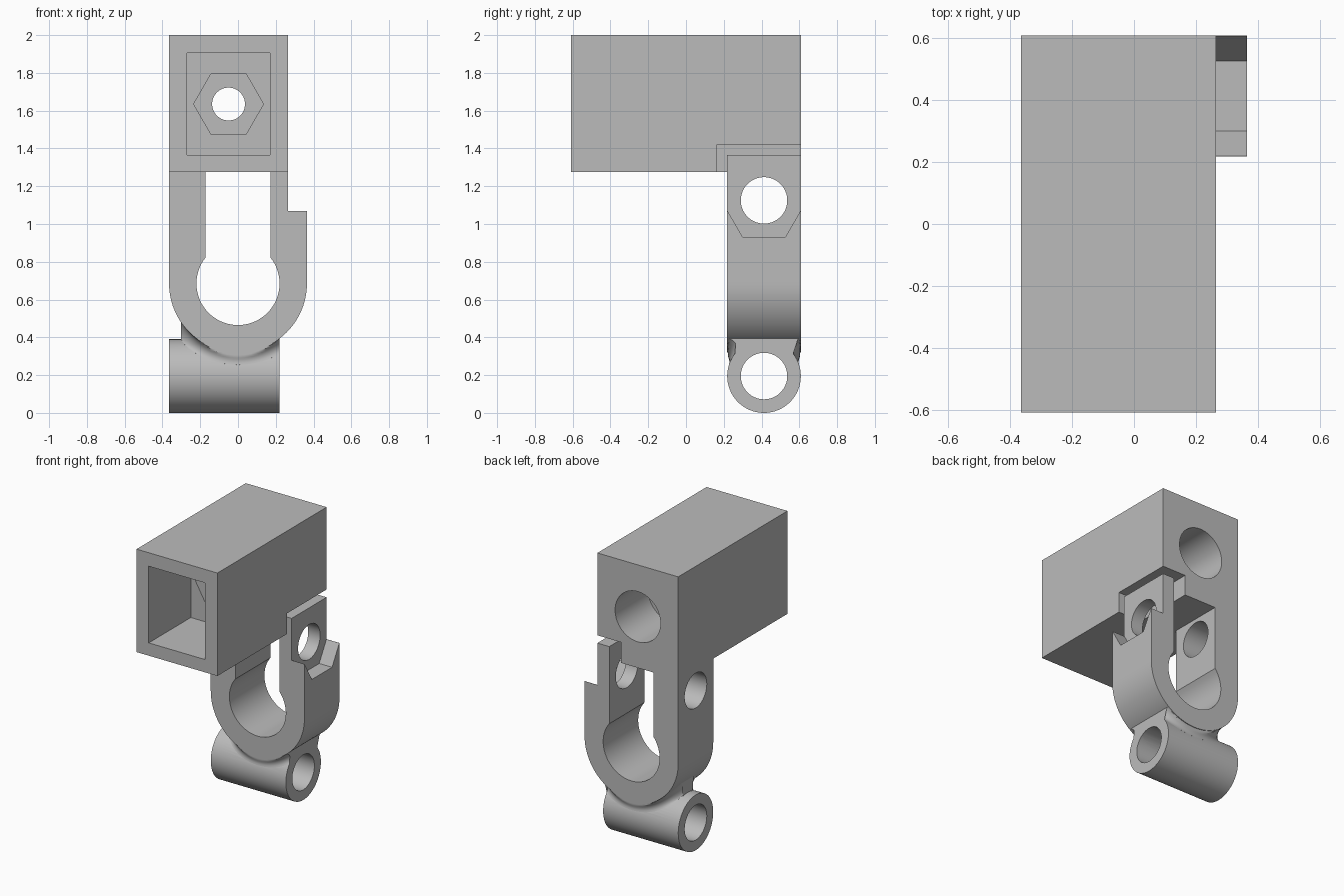
import bpy, bmesh
from math import sin, cos, pi, sqrt, atan2, radians

if "Cube" in bpy.data.objects:
    bpy.data.objects.remove(bpy.data.objects["Cube"], do_unlink=True)

grey = bpy.data.materials.new("plain_grey")
grey.use_nodes = True
GREY = (0.5, 0.5, 0.5, 1)
grey.diffuse_color = GREY
grey.node_tree.nodes["Principled BSDF"].inputs["Base Color"].default_value = GREY


def loft(name, sections):
    """Closed solid through matching rings of points."""
    bm = bmesh.new()
    rings = [[bm.verts.new(p) for p in s] for s in sections]
    n = len(rings[0])
    for a, b in zip(rings, rings[1:]):
        for i in range(n):
            j = (i + 1) % n
            bm.faces.new((a[i], a[j], b[j], b[i]))
    bm.faces.new(rings[0])
    bm.faces.new(rings[-1])
    if len(rings) > 2:
        bmesh.ops.triangulate(bm, faces=bm.faces[:])
    bmesh.ops.recalc_face_normals(bm, faces=bm.faces[:])
    me = bpy.data.meshes.new(name)
    bm.to_mesh(me)
    bm.free()
    me.materials.append(grey)
    ob = bpy.data.objects.new(name, me)
    bpy.context.collection.objects.link(ob)
    return ob


def prism(name, pts, axis, lo, hi):
    """Extrude a (y, z) outline along x or an (x, z) outline along y."""
    if axis == "x":
        return loft(name, [[(d, u, v) for u, v in pts] for d in (lo, hi)])
    return loft(name, [[(u, d, v) for u, v in pts] for d in (lo, hi)])


def arc(u, v, r, a0, a1, n):
    return [(u + r * cos(a0 + (a1 - a0) * i / n), v + r * sin(a0 + (a1 - a0) * i / n))
            for i in range(n + 1)]


def circle(u, v, r, n=64):
    return arc(u, v, r, 0, 2 * pi, n)[:-1]


def rect(u0, u1, v0, v1):
    return [(u0, v0), (u1, v0), (u1, v1), (u0, v1)]


def combine(target, other, operation):
    """Apply a boolean and discard the helper."""
    other.hide_render = True
    mod = target.modifiers.new("boolean", "BOOLEAN")
    mod.operation = operation
    mod.solver = "EXACT"
    mod.object = other
    bpy.context.view_layer.objects.active = target
    bpy.ops.object.modifier_apply(modifier=mod.name)
    bpy.data.objects.remove(other, do_unlink=True)


HALF = 0.608                  # half depth of the housing
FRONT = 0.218                 # front face of the clamp
CY = (HALF + FRONT) / 2       # middle of the clamp
W, RING_Z = 0.365, 0.685      # clamp half width and ring centre
TUBE_R, FILLET = 0.195, 0.05
BOLT_R, BOLT_Z = 0.123, 1.125
BORE = (-0.05, 1.635)

# Housing with front pocket, nut recess, screw hole, rear bore and latch notch
body = prism("bracket_body", rect(-W, 0.265, 1.275, 2), "y", -HALF, HALF)
for cutter in (
    prism("pocket", rect(-0.27, 0.17, 1.365, 1.905), "y", -0.7, -0.14),
    prism("nut_recess", circle(*BORE, 0.185, 6), "y", -0.2, 0.0),
    prism("screw_hole", circle(*BORE, 0.087), "y", -0.3, 0.4),
    prism("rear_bore", circle(*BORE, 0.177), "y", 0.24, 0.7),
    prism("latch_notch", rect(0.08, 0.4, 1.2, 1.42), "y", 0.165, 0.7),
):
    combine(body, cutter, "DIFFERENCE")

# Keyhole clamp: outer U, stepped free arm, round seat and straight slot
slot = 0.172
seat = 0.22
a = atan2(sqrt(seat ** 2 - slot ** 2), slot)
outline = [(-W, 1.275)] + arc(0, RING_Z, W, pi, 2 * pi, 48)
outline += [(W, 1.07), (0.265, 1.07), (0.265, 1.365), (slot, 1.365)]
outline += arc(0, RING_Z, seat, a, -pi - a, 56) + [(-slot, 1.275)]
clamp = prism("clamp", outline, "y", FRONT, HALF)

# Hex pocket on the free arm and cross bolt hole through both arms
combine(clamp, prism("hex_pocket", circle(CY, BOLT_Z, 0.225, 6), "x", 0.265, 0.5),
        "DIFFERENCE")
combine(clamp, prism("bolt_hole", circle(CY, BOLT_Z, BOLT_R), "x", -0.5, 0.5),
        "DIFFERENCE")


# Filleted neck between the ring and the hinge tube
def neck_section(x):
    h = RING_Z - sqrt(W ** 2 - x ** 2)
    dz = h - FILLET - TUBE_R
    yc = sqrt((TUBE_R + FILLET) ** 2 - dz ** 2)
    t = atan2(dz, yc)
    side = [(yc, h + 0.03)] + arc(yc, h - FILLET, FILLET, pi / 2, pi + t, 10)
    side.append((0.17 * cos(t), TUBE_R + 0.17 * sin(t)))
    side = [(min(y, 0.19), z) for y, z in side]
    ring = side + [(-y, z) for y, z in reversed(side)]
    return [(x, CY + y, z) for y, z in ring]


X0, X1 = -0.302, 0.22
STEPS = 28
neck = loft("neck", [neck_section(X0 + (X1 - X0) * i / STEPS) for i in range(STEPS + 1)])

# Hinge tube along x, bored after joining
tube = prism("hinge_tube", circle(CY, TUBE_R, TUBE_R), "x", -W, X1)
combine(tube, neck, "UNION")
combine(clamp, tube, "UNION")
combine(clamp, prism("tube_bore", circle(CY, TUBE_R, BOLT_R), "x", -0.5, 0.5),
        "DIFFERENCE")
combine(body, clamp, "UNION")

# Smooth round walls, crisp edges
bpy.ops.object.select_all(action="DESELECT")
body.select_set(True)
bpy.context.view_layer.objects.active = body
bpy.ops.object.shade_smooth_by_angle(angle=radians(30))
